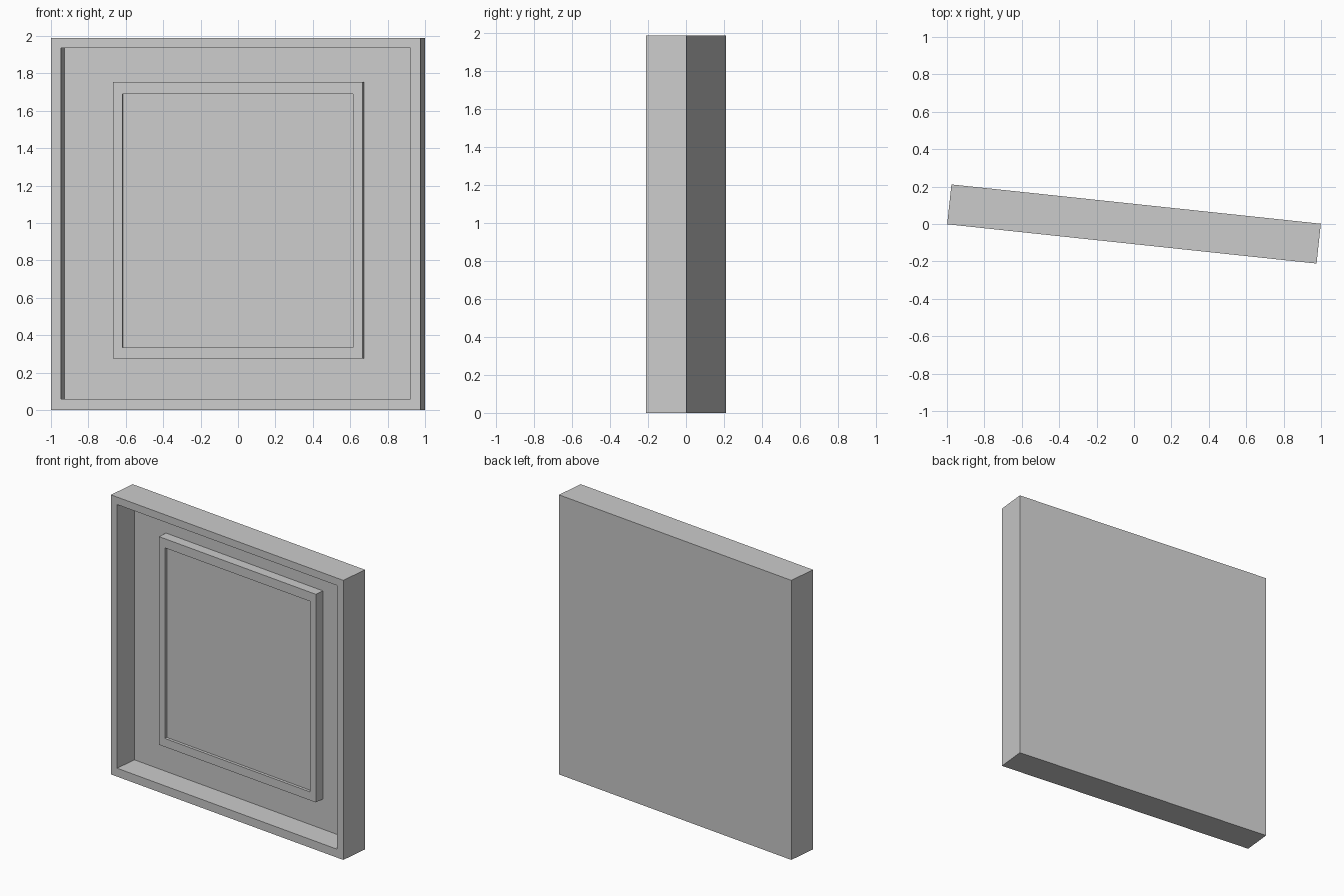
import bpy, bmesh, math

if "Cube" in bpy.data.objects:
    bpy.data.objects.remove(bpy.data.objects["Cube"])

ANGLE = -math.atan2(0.21, 1.975)   # whole piece is turned slightly about z
FRONT = -0.107                     # local y of the front face

# One continuous skin of stacked rectangles: half width, z low, z high, depth behind the front
RINGS = [
    (0.993, 0.0, 1.988, 0.214),    # back
    (0.993, 0.0, 1.988, 0.0),      # outer sides
    (0.94, 0.06, 1.935, 0.0),      # front lip
    (0.94, 0.06, 1.935, 0.17),     # recess walls
    (0.671, 0.275, 1.755, 0.17),   # recess floor
    (0.671, 0.275, 1.755, 0.10),   # raised inner moulding
    (0.62, 0.335, 1.69, 0.10),     # moulding lip
    (0.62, 0.335, 1.69, 0.12),     # shallow sunken picture panel
]

bm = bmesh.new()
loops = []
for hw, z0, z1, depth in RINGS:
    corners = ((-hw, z0), (hw, z0), (hw, z1), (-hw, z1))
    loops.append([bm.verts.new((x, FRONT + depth, z)) for x, z in corners])
for a, b in zip(loops, loops[1:]):
    for i in range(4):
        j = (i + 1) % 4
        bm.faces.new((a[i], a[j], b[j], b[i]))
# Back and picture panel
bm.faces.new(loops[0][::-1])
bm.faces.new(loops[-1])
bmesh.ops.recalc_face_normals(bm, faces=bm.faces)

mesh = bpy.data.meshes.new("framed_panel")
bm.to_mesh(mesh)
bm.free()
obj = bpy.data.objects.new("framed_panel", mesh)
bpy.context.collection.objects.link(obj)
obj.rotation_euler.z = ANGLE
